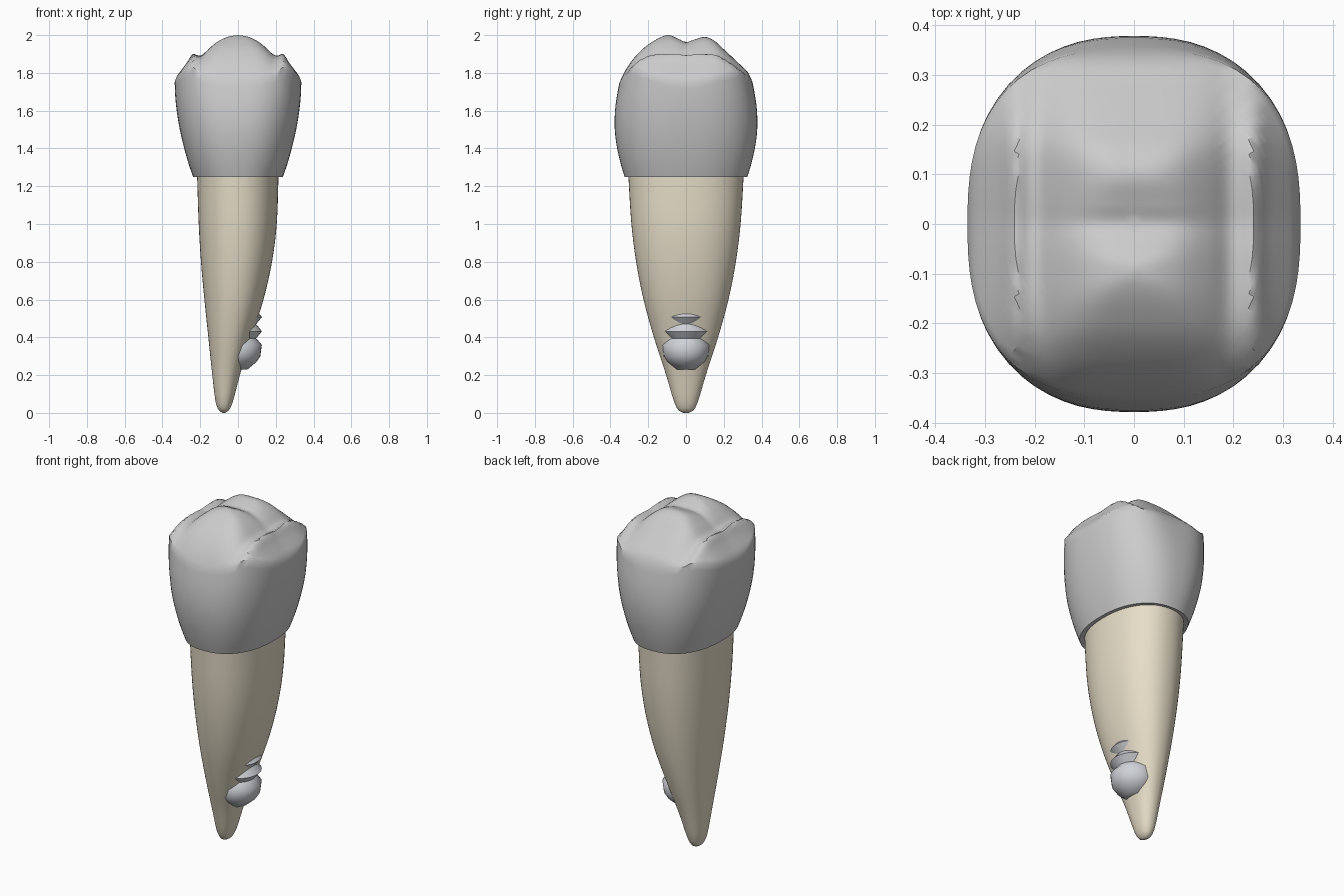
import bpy, bmesh, math

if "Cube" in bpy.data.objects:
    bpy.data.objects.remove(bpy.data.objects["Cube"])

def material(name, rgb):
    m = bpy.data.materials.new(name)
    m.diffuse_color = (*rgb, 1)
    m.use_nodes = True
    m.node_tree.nodes["Principled BSDF"].inputs["Base Color"].default_value = m.diffuse_color
    return m

def lerp(table, t):
    """Smooth (Catmull-Rom style) lookup; rows are (key, values...)."""
    t = min(max(t, table[0][0]), table[-1][0])
    i = next(k for k in range(len(table) - 1) if t <= table[k + 1][0])
    a, b = table[i], table[i + 1]
    p, q = table[max(i - 1, 0)], table[min(i + 2, len(table) - 1)]
    h = b[0] - a[0]
    u = (t - a[0]) / h
    out = []
    for j in range(1, len(a)):
        ma = (b[j] - p[j]) / (b[0] - p[0]) * h
        mb = (q[j] - a[j]) / (q[0] - a[0]) * h
        out.append((2*u**3 - 3*u*u + 1) * a[j] + (u**3 - 2*u*u + u) * ma
                   + (3*u*u - 2*u**3) * b[j] + (u**3 - u*u) * mb)
    return out

def oval(rx, ry, n, cx=0, seg=72):
    """Superellipse outline points."""
    pts = []
    for i in range(seg):
        a = 2 * math.pi * i / seg
        c, s = math.cos(a), math.sin(a)
        k = (abs(c)**n + abs(s)**n) ** (-1 / n)
        pts.append((cx + rx * c * k, ry * s * k))
    return pts

def loft(name, rings, mat, angle=40):
    """Skin a stack of rings, bottom to top, and close both ends."""
    bm = bmesh.new()
    loops = [[bm.verts.new(p) for p in r] for r in rings]
    for lo, hi in zip(loops, loops[1:]):
        for i in range(len(lo)):
            j = (i + 1) % len(lo)
            bm.faces.new((lo[i], lo[j], hi[j], hi[i]))
    bm.faces.new(loops[0][::-1])
    bm.faces.new(loops[-1])
    me = bpy.data.meshes.new(name)
    bm.to_mesh(me)
    bm.free()
    ob = bpy.data.objects.new(name, me)
    bpy.context.collection.objects.link(ob)
    me.materials.append(mat)
    bpy.context.view_layer.objects.active = ob
    ob.select_set(True)
    bpy.ops.object.shade_smooth_by_angle(angle=math.radians(angle))
    ob.select_set(False)
    return ob

# Crown: biting surface drops away from the cusps along x and y
DROP_X = [(0, 0), (.05, .008), (.1, .03), (.15, .068), (.19, .105), (.215, .108),
          (.24, .1), (.27, .145), (.3, .185), (.325, .22), (.336, .25)]
DROP_Y = [(-.352, .25), (-.32, .185), (-.27, .115), (-.2, .05), (-.1, 0), (-.04, .02),
          (0, .037), (.04, .025), (.1, .01), (.15, .03), (.2, .075), (.28, .15),
          (.33, .2), (.352, .25)]

def bite(x, y):
    a, b = lerp(DROP_X, abs(x))[0], lerp(DROP_Y, y)[0]
    return 2 - math.hypot(max(a, 0), max(b, 0))

BODY = [(1.25, .238, .325), (1.32, .262, .346), (1.42, .29, .368), (1.52, .312, .378),
        (1.62, .327, .374), (1.7, .334, .362), (1.75, .335, .352)]
rings = [[(x, y, 1.255) for x, y in oval(.2, .29, 2.3)]]
rim = oval(.335, .352, 2.6)
for k in range(17):
    t = k / 16
    z = 1.25 + .5 * t
    rx, ry = lerp(BODY, z)
    rings.append([(x, y, z + (bite(*e) - 1.75) * t**3)
                  for (x, y), e in zip(oval(rx, ry, 2.3 + .3 * t), rim)])
for k in range(1, 32):
    s = 1 - k / 32
    rings.append([(x * s, y * s, bite(x * s, y * s)) for x, y in rim])
loft("crown", rings, material("enamel", (.88, .87, .85)))

# Root: tapers to a tip that leans to the left
ROOT = [(0, -.082, -.068, .015), (.012, -.1, -.05, .038), (.05, -.117, -.03, .06),
        (.2, -.136, .01, .105), (.4, -.157, .072, .17), (.6, -.178, .135, .225),
        (.8, -.196, .18, .264), (1.0, -.208, .205, .289), (1.27, -.217, .215, .306)]
rings = []
for z in [0, .004, .012, .025, .05] + [.05 + 1.22 * k / 24 for k in range(1, 25)]:
    left, right, ry = lerp(ROOT, z)
    rings.append([(x, y, z) for x, y in
                  oval((right - left) / 2, ry, 2.2, (left + right) / 2)])
loft("root", rings, material("dentine", (.80, .73, .58)))

# Threaded post: mostly hidden in the root, breaking out low on the right
profile = [(.05, .23), (.098, .27), (.118, .3), (.126, .36)]
for k in range(10):
    z = .395 + .075 * k
    profile += [(.096, z), (.127, z + .037)]
profile.append((.1, 1.16))
rings = [[(x, y, z) for x, y in oval(r, r, 2, 0, 32)] for r, z in profile]
loft("threaded_post", rings, material("metal", (.62, .64, .68)), 60)
